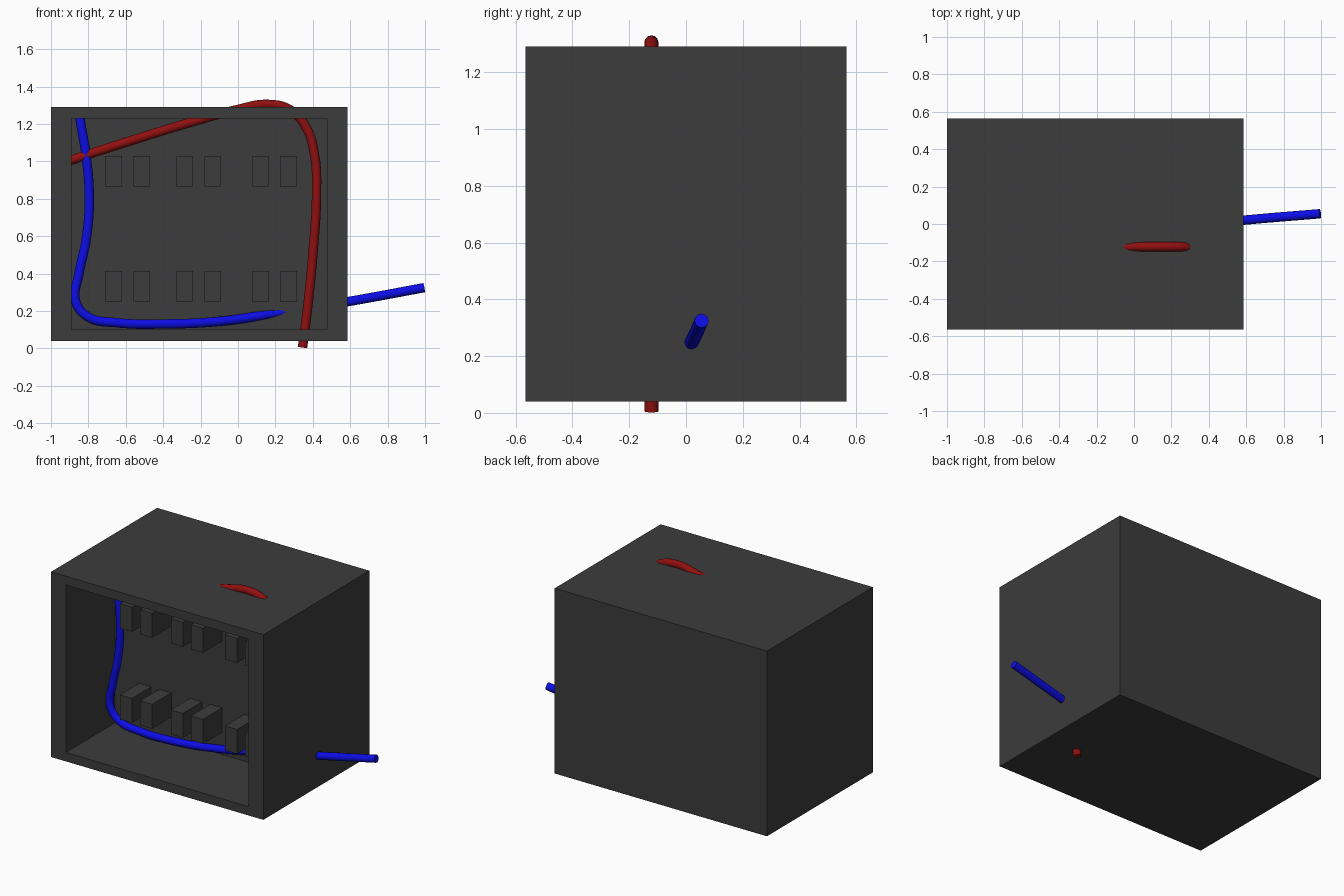
import bpy, bmesh, math
from mathutils import Vector

if "Cube" in bpy.data.objects:
    bpy.data.objects.remove(bpy.data.objects["Cube"])


def material(name, rgb):
    m = bpy.data.materials.new(name)
    m.diffuse_color = (*rgb, 1)
    m.use_nodes = True
    m.node_tree.nodes["Principled BSDF"].inputs["Base Color"].default_value = m.diffuse_color
    return m


GREY = material("dark grey", (0.045, 0.045, 0.045))
RED = material("red", (0.28, 0.005, 0.005))
BLUE = material("blue", (0.004, 0.004, 0.8))


def mesh_object(name, bm, mat):
    me = bpy.data.meshes.new(name)
    bm.to_mesh(me)
    bm.free()
    me.materials.append(mat)
    ob = bpy.data.objects.new(name, me)
    bpy.context.collection.objects.link(ob)
    return ob


def box_bm(lo, hi):
    bm = bmesh.new()
    bmesh.ops.create_cube(bm, size=1)
    for v in bm.verts:
        v.co = Vector([l + (c + 0.5) * (h - l) for l, h, c in zip(lo, hi, v.co)])
    return bm


# Casing: a block whose front face is inset and pushed back into a recess
BACK_WALL = -0.04
bm = box_bm((-1, -0.565, 0.04), (0.585, 0.565, 1.29))
bm.normal_update()
front = min(bm.faces, key=lambda f: f.calc_center_median().y)
bmesh.ops.inset_individual(bm, faces=[front], thickness=0.085)
for v in front.verts:
    v.co.x = -0.89 if v.co.x < 0 else 0.475
opening = bmesh.ops.extrude_face_region(bm, geom=[front])
for v in opening["geom"]:
    if isinstance(v, bmesh.types.BMVert):
        v.co.y = BACK_WALL
if front.is_valid:
    bmesh.ops.delete(bm, geom=[front], context="FACES_ONLY")
bmesh.ops.recalc_face_normals(bm, faces=bm.faces)
mesh_object("casing", bm, GREY)

# Terminal blocks: two rows of three pairs on the back wall
for row, z in (("lower", 0.25), ("upper", 0.865)):
    for i, x in enumerate((-0.71, -0.56, -0.33, -0.18, 0.075, 0.225)):
        mesh_object(f"{row}_terminal_{i + 1}",
                    box_bm((x, -0.245, z), (x + 0.09, BACK_WALL + 0.02, z + 0.165)), GREY)


# Cables: round tubes along smooth paths
def cable(name, points, mat):
    cu = bpy.data.curves.new(name, "CURVE")
    cu.dimensions = "3D"
    cu.bevel_depth = 0.025
    cu.bevel_resolution = 4
    cu.resolution_u = 10
    cu.use_fill_caps = True
    sp = cu.splines.new("BEZIER")
    sp.bezier_points.add(len(points) - 1)
    for bp, p in zip(sp.bezier_points, points):
        bp.co = p
        bp.handle_left_type = bp.handle_right_type = "AUTO"
    cu.materials.append(mat)
    ob = bpy.data.objects.new(name, cu)
    bpy.context.collection.objects.link(ob)
    bpy.ops.object.select_all(action="DESELECT")
    ob.select_set(True)
    bpy.context.view_layer.objects.active = ob
    bpy.ops.object.convert(target="MESH")
    bpy.ops.object.shade_smooth_by_angle(angle=math.radians(40))


red_path = [(-0.95, 0.985), (-0.89, 1.007), (-0.55, 1.118), (-0.25, 1.21), (0, 1.278),
            (0.16, 1.305), (0.28, 1.275), (0.365, 1.18), (0.41, 1.03), (0.42, 0.85),
            (0.40, 0.5), (0.37, 0.2), (0.345, 0.005)]
cable("red_cable", [(x, -0.122, z) for x, z in red_path], RED)

cable("blue_cable", [
    (-0.853, -0.122, 1.285), (-0.84, -0.122, 1.2), (-0.812, -0.122, 1.03),
    (-0.795, -0.122, 0.8), (-0.812, -0.122, 0.58), (-0.85, -0.122, 0.4),
    (-0.867, -0.122, 0.25), (-0.80, -0.122, 0.168), (-0.65, -0.12, 0.138),
    (-0.4, -0.105, 0.131), (-0.1, -0.065, 0.145), (0.2, -0.022, 0.188),
    (0.585, 0.02, 0.25), (0.995, 0.055, 0.325)], BLUE)
